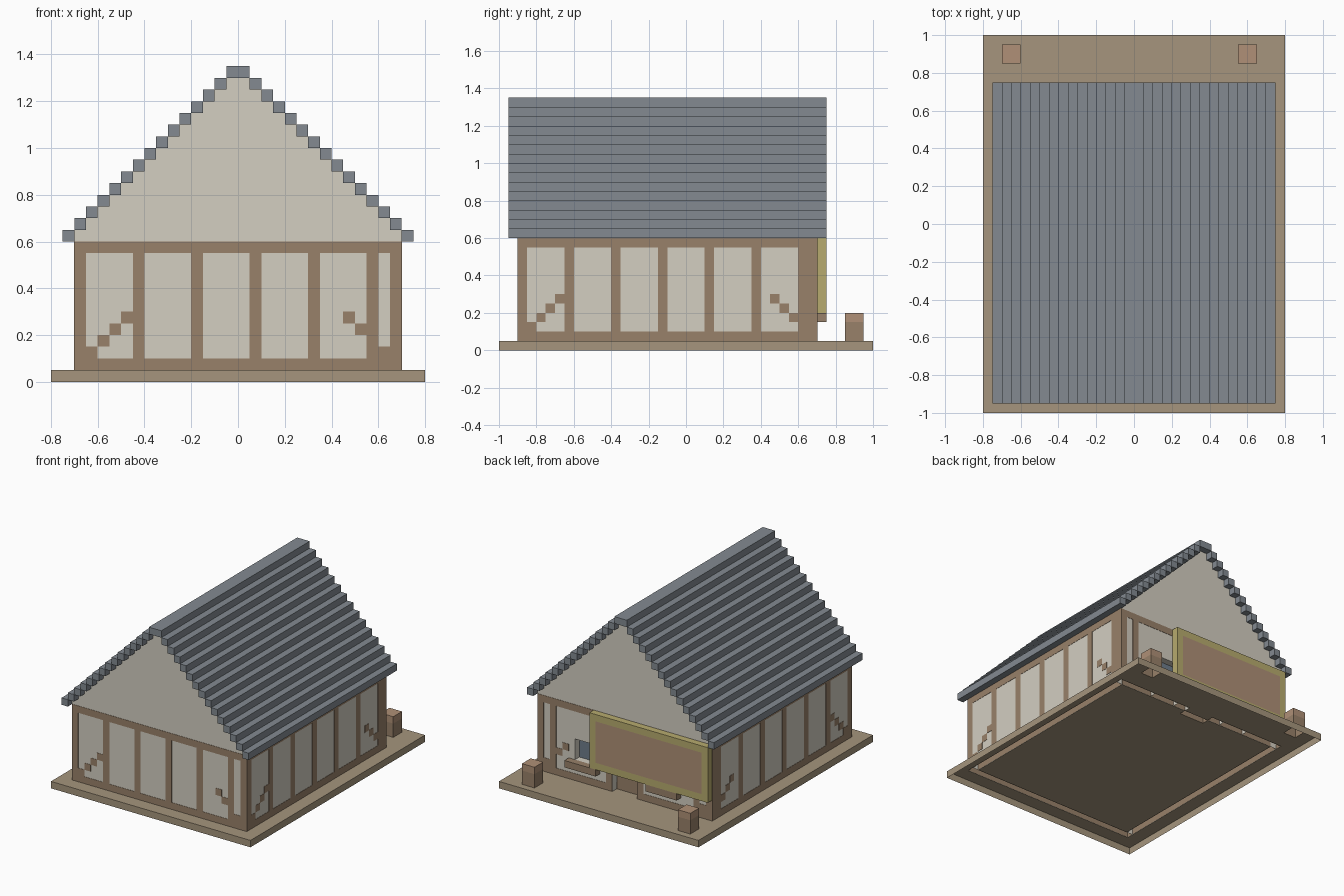
import bpy, bmesh

if "Cube" in bpy.data.objects:
    bpy.data.objects.remove(bpy.data.objects["Cube"])

V = 0.05  # block size


def material(name, hex_rgb):
    m = bpy.data.materials.new(name)
    rgb = [(int(hex_rgb[i:i + 2], 16) / 255) ** 2.2 for i in (0, 2, 4)]
    m.diffuse_color = (*rgb, 1)
    m.use_nodes = True
    m.node_tree.nodes["Principled BSDF"].inputs["Base Color"].default_value = m.diffuse_color
    return m


WOOD = material("wood", "978069")
PLASTER = material("plaster", "d2cdc0")
SLATE = material("slate", "828990")
EARTH = material("earth", "a4947c")
GOLD = material("gold", "b6aa6e")
PANEL = material("panel", "ae8f76")
GLASS = material("glass", "6e7c8a")


def finish(name, bm, mat):
    me = bpy.data.meshes.new(name)
    bm.to_mesh(me)
    bm.free()
    ob = bpy.data.objects.new(name, me)
    bpy.context.collection.objects.link(ob)
    me.materials.append(mat)
    return ob


def boxes(name, specs, mat):
    """One object from boxes (x0, x1, y0, y1, z0, z1), left open where they meet the ground."""
    bm = bmesh.new()
    for x0, x1, y0, y1, z0, z1 in specs:
        for v in bmesh.ops.create_cube(bm, size=1)["verts"]:
            v.co.x = x1 if v.co.x > 0 else x0
            v.co.y = y1 if v.co.y > 0 else y0
            v.co.z = z1 if v.co.z > 0 else z0
    bmesh.ops.recalc_face_normals(bm, faces=bm.faces)
    ground = [f for f in bm.faces if all(abs(v.co.z - V) < 1e-4 for v in f.verts)]
    bmesh.ops.delete(bm, geom=ground, context="FACES")
    return finish(name, bm, mat)


# Ground slab: open-bottomed tray with holes beneath the walls, door and crates
crates = [(-0.7, -0.6), (0.55, 0.65)]


def covered(x, y):
    if any(a < x < b for a, b in crates) and 0.85 < y < 0.95:
        return True
    if abs(x) < 0.1 and y > 0.6:
        return y < 0.65
    inside = abs(x) < 0.65 and -0.85 < y < 0.65
    return abs(x) < 0.7 and -0.9 < y < 0.7 and not inside


xs = [-0.8, -0.7, -0.65, -0.6, -0.1, 0.1, 0.55, 0.65, 0.7, 0.8]
ys = [-1, -0.9, -0.85, 0.6, 0.65, 0.7, 0.85, 0.95, 1]
bm = bmesh.new()
for x0, x1 in zip(xs, xs[1:]):
    for y0, y1 in zip(ys, ys[1:]):
        if not covered((x0 + x1) / 2, (y0 + y1) / 2):
            bm.faces.new([bm.verts.new((x, y, V))
                          for x, y in ((x0, y0), (x1, y0), (x1, y1), (x0, y1))])
bmesh.ops.remove_doubles(bm, verts=bm.verts, dist=1e-4)
rim = [e for e in bm.edges if e.is_boundary
       and (all(abs(v.co.x) > 0.79 for v in e.verts) or all(abs(v.co.y) > 0.99 for v in e.verts))]
lower = bmesh.ops.extrude_edge_only(bm, edges=rim)["geom"]
for v in lower:
    if isinstance(v, bmesh.types.BMVert):
        v.co.z = 0
bmesh.ops.recalc_face_normals(bm, faces=bm.faces)
if sum(f.normal.z for f in bm.faces) < 0:
    bmesh.ops.reverse_faces(bm, faces=bm.faces)
finish("ground_slab", bm, EARTH)

# Plaster walls, the back one pieced around its door and windows
boxes("front_wall", [(-0.7, 0.7, -0.9, -0.85, V, 0.6)], PLASTER)
boxes("side_walls", [(s * 0.675 - 0.025, s * 0.675 + 0.025, -0.85, 0.65, V, 0.6)
                     for s in (-1, 1)], PLASTER)
windows = [(-0.4, -0.2), (0.2, 0.4)]
pieces = [(-0.7, -0.4, V, 0.6), (-0.2, -0.1, V, 0.6), (0.1, 0.2, V, 0.6), (0.4, 0.7, V, 0.6),
          (-0.1, 0.1, 0.4, 0.6)]
for a, b in windows:
    pieces += [(a, b, V, 0.2), (a, b, 0.35, 0.6)]
boxes("back_wall", [(a, b, 0.65, 0.7, c, d) for a, b, c, d in pieces], PLASTER)

# Stepped gables
right = []
for k in range(14):
    x = 0.7 - k * V
    right += [(x, 0.6 + k * V), (x, 0.65 + k * V)]
outline = right + [(-x, z) for x, z in reversed(right)]
for name, y in (("front_gable", -0.9), ("back_gable", 0.65)):
    bm = bmesh.new()
    face = bm.faces.new([bm.verts.new((x, y, z)) for x, z in outline])
    other = bmesh.ops.duplicate(bm, geom=[face])["geom"]
    bmesh.ops.translate(bm, vec=(0, V, 0),
                        verts=[g for g in other if isinstance(g, bmesh.types.BMVert)])
    bmesh.ops.bridge_loops(bm, edges=bm.edges[:])
    bmesh.ops.recalc_face_normals(bm, faces=bm.faces)
    finish(name, bm, PLASTER)

# Stepped roof
steps = [(-V, V, -0.95, 0.75, 1.3, 1.35)]
for k in range(14):
    x, z = 0.7 - k * V, 0.6 + k * V
    for a in (x, -x - V):
        steps.append((a, a + V, -0.95, 0.75, z, z + V))
boxes("roof", steps, SLATE)

# Timber framing, as (start, end, bottom, top) patches along each wall
E = 0.002


def frame(start, end, posts, braces):
    p = [(start, end, V, 0.1), (start, end, 0.55, 0.6)]
    p += [(a, a + w, 0.1, 0.55) for a, w in posts]
    for a, direction in braces:
        p += [(a + direction * i * V, a + direction * i * V + V,
               0.1 + i * V, 0.15 + i * V) for i in range(4)]
    return p


end_braces = [(-0.65, 1), (0.6, -1)]
front = frame(-0.7, 0.7, [(a, V) for a in (-0.7, -0.45, -0.2, 0.05, 0.3, 0.55, 0.65)],
              end_braces)
boxes("front_timbers", [(a, b, -0.9 - E, -0.9 + E, c, d) for a, b, c, d in front], WOOD)

side = frame(-0.9, 0.7, [(a, V) for a in (-0.9, -0.65, -0.4, -0.15, 0.1, 0.35)] + [(0.6, 0.1)],
             [(-0.85, 1), (0.6, -1)])
for name, x in (("right_timbers", 0.7), ("left_timbers", -0.7)):
    boxes(name, [(x - E, x + E, a, b, c, d) for a, b, c, d in side], WOOD)

rear = frame(-0.7, 0.7, [(a, V) for a in (-0.7, -0.6, -0.15, 0.1, 0.55, 0.65)], end_braces)
rear = [p for p in rear if p[:3] != (-0.7, 0.7, V)]
rear += [(-0.7, -0.1, V, 0.1), (0.1, 0.7, V, 0.1), (-0.1, 0.1, 0.4, 0.45)]
boxes("back_timbers", [(a, b, 0.7 - E, 0.7 + E, c, d) for a, b, c, d in rear], WOOD)

# Timber sills along the room side of the walls
boxes("inner_sills", [(-0.65, 0.65, -0.85 - E, -0.85 + E, V, 0.1),
                      (-0.65, -0.1, 0.65 - E, 0.65 + E, V, 0.1),
                      (0.1, 0.65, 0.65 - E, 0.65 + E, V, 0.1)]
      + [(x - E, x + E, -0.85, 0.65, V, 0.1) for x in (-0.65, 0.65)], WOOD)

# Recessed door and windows with sill boxes
boxes("door", [(-0.1, 0.1, 0.6, 0.65, V, 0.4)], WOOD)
boxes("window_panes", [(a, b, 0.6, 0.65, 0.2, 0.35) for a, b in windows], GLASS)
boxes("window_sills", [(a - d, b + e, 0.7, 0.75, 0.15, 0.2)
                       for (a, b), d, e in zip(windows, (V, 0), (0, V))], WOOD)

# Blank sign board with border
boxes("sign_panel", [(-0.65, 0.2, 0.7, 0.75, 0.25, 0.55)], PANEL)
boxes("sign_border", [(-0.7, 0.25, 0.7, 0.75, 0.2, 0.25), (-0.7, 0.25, 0.7, 0.75, 0.55, 0.6),
                      (-0.7, -0.65, 0.7, 0.75, 0.25, 0.55),
                      (0.2, 0.25, 0.7, 0.75, 0.25, 0.55)], GOLD)

# Crates with lids
boxes("crates", [(a, b, 0.85, 0.95, V, 0.15) for a, b in crates], WOOD)
boxes("crate_lids", [(a, b, 0.85, 0.95, 0.15, 0.2) for a, b in crates], PANEL)
